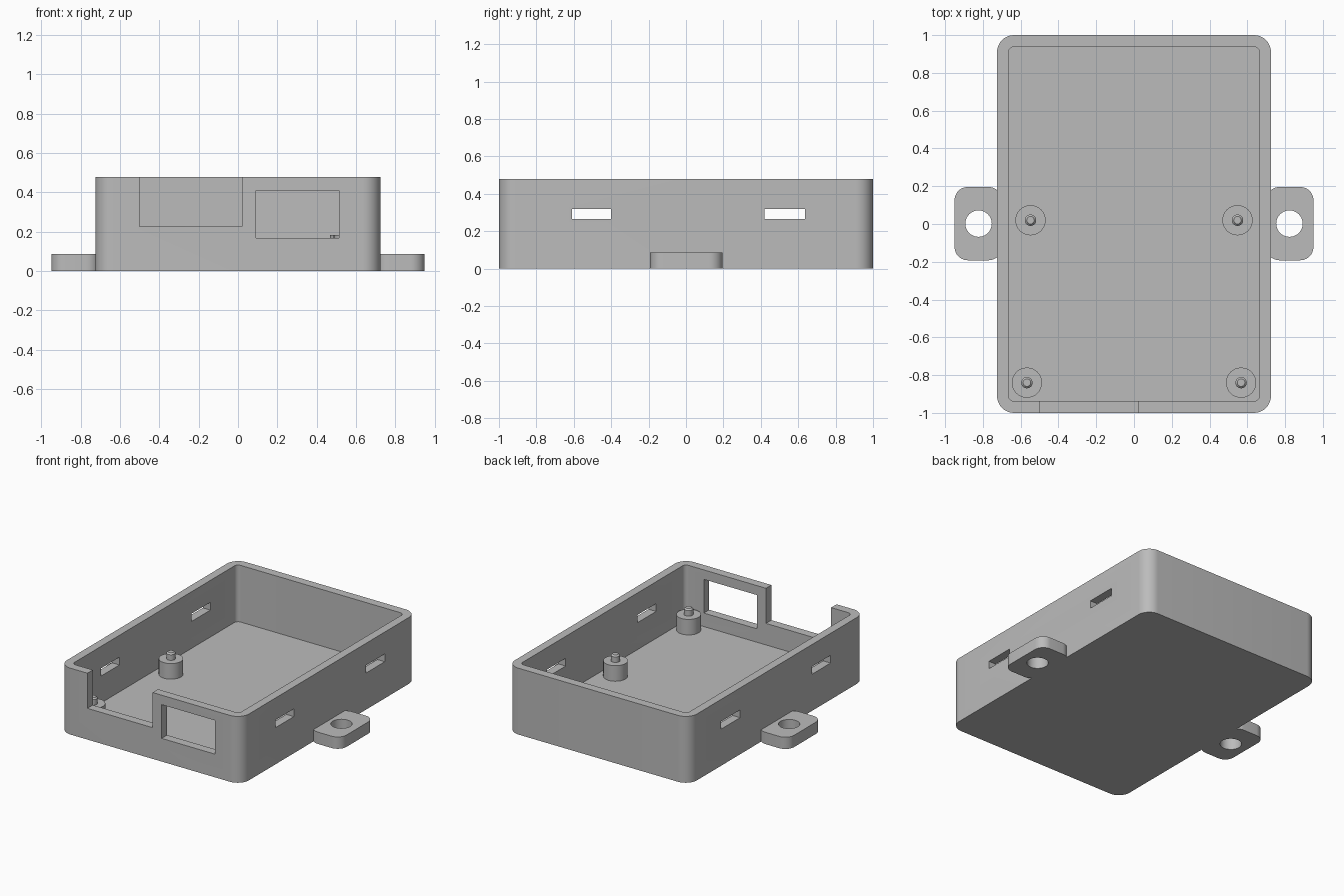
import bpy
import bmesh
from math import cos, sin, pi, radians

old = bpy.data.objects.get("Cube")
if old:
    bpy.data.objects.remove(old, do_unlink=True)

grey = bpy.data.materials.new("grey_plastic")
grey.use_nodes = True
grey.diffuse_color = (0.5, 0.5, 0.5, 1)
grey.node_tree.nodes["Principled BSDF"].inputs["Base Color"].default_value = (0.5, 0.5, 0.5, 1)

HEIGHT = 0.478
FLOOR = 0.07


def make_object(name, bm):
    bmesh.ops.recalc_face_normals(bm, faces=bm.faces)
    mesh = bpy.data.meshes.new(name)
    bm.to_mesh(mesh)
    bm.free()
    mesh.materials.append(grey)
    obj = bpy.data.objects.new(name, mesh)
    bpy.context.collection.objects.link(obj)
    return obj


def prism(name, outline, z0, z1):
    """Extrude a closed outline upward from z0 to z1."""
    bm = bmesh.new()
    base = bm.faces.new([bm.verts.new((x, y, z0)) for x, y in outline])
    top = bmesh.ops.extrude_face_region(bm, geom=[base])["geom"]
    verts = [v for v in top if isinstance(v, bmesh.types.BMVert)]
    bmesh.ops.translate(bm, verts=verts, vec=(0, 0, z1 - z0))
    return make_object(name, bm)


def rounded(x0, x1, y0, y1, r, steps=10):
    """Outline of a rectangle with rounded corners."""
    corners = [(x1 - r, y1 - r), (x0 + r, y1 - r), (x0 + r, y0 + r), (x1 - r, y0 + r)]
    return [(cx + r * cos(a), cy + r * sin(a))
            for q, (cx, cy) in enumerate(corners)
            for a in [(q + i / steps) * pi / 2 for i in range(steps + 1)]]


def block(x0, x1, y0, y1, z0, z1):
    return prism("cutter", [(x0, y0), (x1, y0), (x1, y1), (x0, y1)], z0, z1)


def circle(x, y, r, n=40):
    return [(x + r * cos(2 * pi * i / n), y + r * sin(2 * pi * i / n)) for i in range(n)]


def activate(obj):
    bpy.ops.object.select_all(action="DESELECT")
    obj.select_set(True)
    bpy.context.view_layer.objects.active = obj


def cut(obj, cutter):
    cutter.hide_render = True
    mod = obj.modifiers.new("cut", "BOOLEAN")
    mod.operation = "DIFFERENCE"
    mod.solver = "EXACT"
    mod.object = cutter
    activate(obj)
    bpy.ops.object.modifier_apply(modifier=mod.name)
    bpy.data.objects.remove(cutter, do_unlink=True)


def smooth(obj):
    activate(obj)
    bpy.ops.object.shade_smooth_by_angle(angle=radians(30))


# Open tray with rounded corners
case = prism("case", rounded(-0.725, 0.725, -1, 1, 0.09), 0, HEIGHT)
cut(case, prism("cutter", rounded(-0.665, 0.665, -0.938, 0.938, 0.03), FLOOR, 0.6))

# Front wall: open notch and display window
cut(case, block(-0.5, 0.02, -1.1, -0.9, 0.225, 0.6))
cut(case, block(0.092, 0.515, -1.1, -0.9, 0.167, 0.41))

# Ventilation slots through both side walls
for y0, y1 in [(-0.61, -0.4), (0.42, 0.635)]:
    cut(case, block(-0.9, 0.9, y0, y1, 0.264, 0.32))
smooth(case)

# Mounting ears with screw holes
for side, s in [("left", 1), ("right", -1)]:
    x0, x1 = sorted((s * 0.7, s * 0.95))
    ear = prism(side + "_mounting_ear", rounded(x0, x1, -0.192, 0.196, 0.07), 0, 0.085)
    cut(ear, prism("cutter", circle(s * 0.823, 0.002, 0.07), -0.1, 0.2))
    smooth(ear)


def standoff(name, x, y, n=32):
    """Turned post with a chamfered locating pin on top."""
    profile = [(0.08, FLOOR - 0.01), (0.08, 0.182), (0.03, 0.182), (0.03, 0.222), (0.02, 0.232)]
    bm = bmesh.new()
    rings = [[bm.verts.new((px, py, z)) for px, py in circle(x, y, r, n)] for r, z in profile]
    for a, b in zip(rings, rings[1:]):
        for i in range(n):
            j = (i + 1) % n
            bm.faces.new((a[i], a[j], b[j], b[i]))
    bm.faces.new(rings[-1])
    bm.faces.new(rings[0])
    smooth(make_object(name, bm))


# Circuit board standoffs
for row, x, y in [("front", 0.567, -0.84), ("middle", 0.548, 0.02)]:
    standoff(row + "_left_standoff", x, y)
    standoff(row + "_right_standoff", -x, y)
